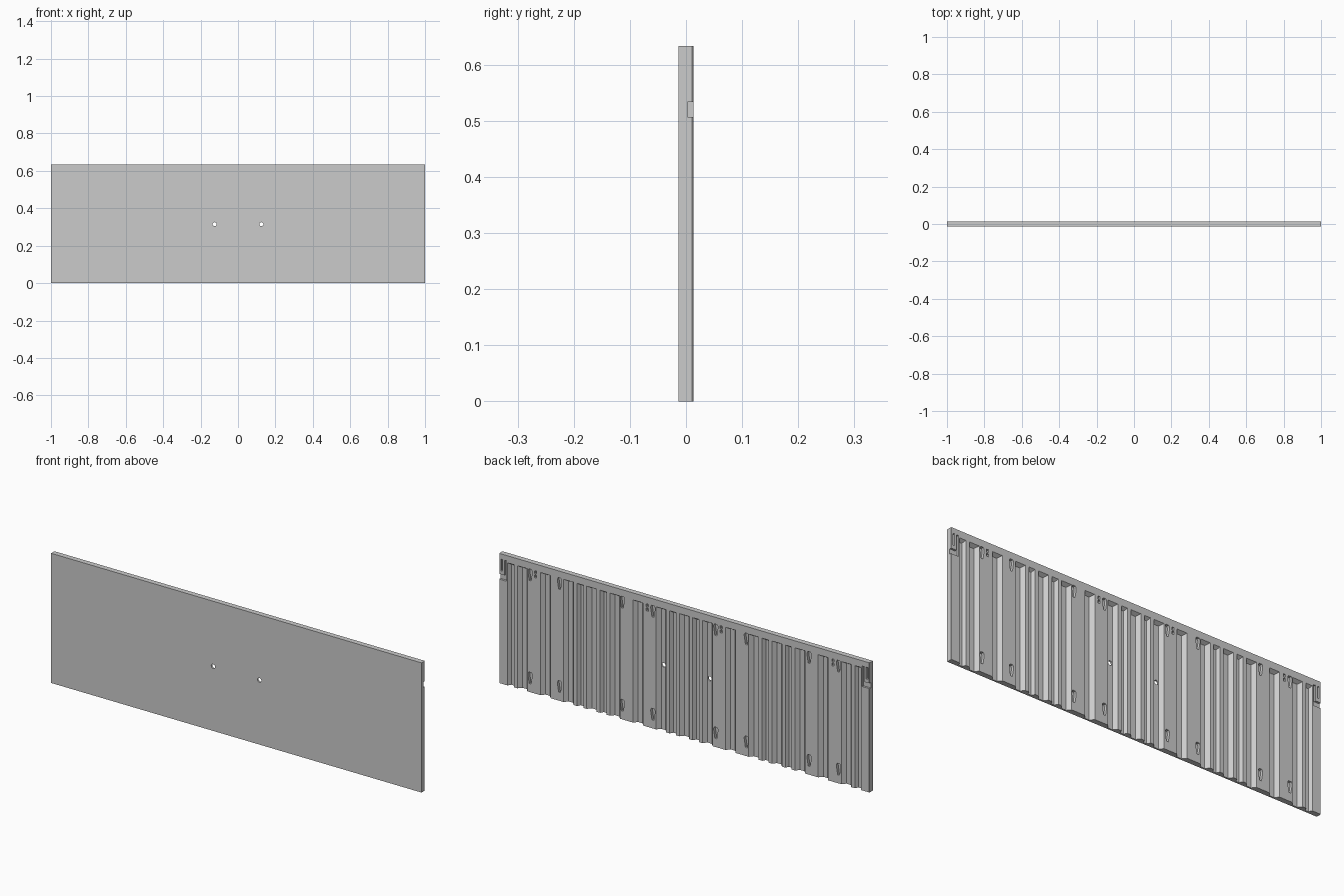
import bpy, bmesh, math

if "Cube" in bpy.data.objects:
    bpy.data.objects.remove(bpy.data.objects["Cube"])

H, Y = 0.633, 0.013          # panel height, half thickness


def loft(bm, rings):
    """Closed solid through matching rings of points."""
    vs = [[bm.verts.new(p) for p in r] for r in rings]
    n = len(vs[0])
    for a, b in zip(vs, vs[1:]):
        for i in range(n):
            bm.faces.new((a[i], a[(i + 1) % n], b[(i + 1) % n], b[i]))
    bm.faces.new(vs[0][::-1])
    bm.faces.new(vs[-1])


def pocket(bm, outline, y0, y1):
    """Cut an x-z outline between two depths."""
    loft(bm, [[(x, y, z) for x, z in outline] for y in (y0, y1)])


def groove(bm, cx, top_w, floor_w, depth, top=0.6):
    """Trapezoid channel on the back, open at the bottom, sloped at the top."""
    e = 0.002
    k = (top_w - floor_w) / depth * e
    yf = Y - depth
    prof = [(-top_w - k, Y + e), (-floor_w, yf), (floor_w, yf), (top_w + k, Y + e)]
    loft(bm, [[(cx + x, y, -0.01) for x, y in prof],
              [(cx + x, y, top if y > Y else top - 0.012) for x, y in prof]])


def rect(x0, x1, z0, z1):
    return [(x0, z0), (x1, z0), (x1, z1), (x0, z1)]


def make(name, bm):
    bmesh.ops.recalc_face_normals(bm, faces=bm.faces)
    me = bpy.data.meshes.new(name)
    bm.to_mesh(me)
    bm.free()
    ob = bpy.data.objects.new(name, me)
    bpy.context.collection.objects.link(ob)
    return ob


# Slab with slightly chamfered rear end edges
bm = bmesh.new()
outline = [(-1, -Y), (1, -Y), (1, Y - 0.002), (0.998, Y), (-0.998, Y), (-1, Y - 0.002)]
loft(bm, [[(x, y, z) for x, y in outline] for z in (0, H)])
panel = make("wall_panel", bm)

bm = bmesh.new()
# Wide and narrow vertical grooves
for k in range(-7, 8):
    groove(bm, k * 0.125, 0.027, 0.012, 0.018)
for s in (-1, 1):
    for x in (0.0625, 0.4375, 0.5625, 0.9375):
        groove(bm, s * x, 0.017, 0.008, 0.016)

    # Tapered hanging slots, wide at the top
    for x in (0.17, 0.335, 0.674, 0.833):
        for z in (0.572, 0.069):
            pts = [(-0.005, -0.028), (0.005, -0.028), (0.0115, 0.012), (0.0115, 0.02),
                   (0.007, 0.028), (-0.007, 0.028), (-0.0115, 0.02), (-0.0115, 0.012)]
            pocket(bm, [(s * x + px, z + pz) for px, pz in pts], Y - 0.014, Y + 0.003)

    # Small clip sockets
    for x in (0.2, 0.803):
        for z0, z1 in ((0.565, 0.579), (0.585, 0.599)):
            pocket(bm, rect(s * x - 0.006, s * x + 0.006, z0, z1), Y - 0.01, Y + 0.003)

    # Corner latch: end slot with an upright arm, and a short second arm
    latch = [(0.96, 0.507), (1.01, 0.507), (1.01, 0.533), (0.972, 0.533),
             (0.972, 0.607), (0.96, 0.607)]
    pocket(bm, [(s * x, z) for x, z in latch], Y - 0.010, Y + 0.003)
    pocket(bm, rect(s * 0.986 - 0.005, s * 0.986 + 0.005, 0.55, 0.607), Y - 0.010, Y + 0.003)

    # Round through hole
    ring = [(s * 0.125 + 0.0105 * math.cos(i * math.tau / 24),
             0.315 + 0.0105 * math.sin(i * math.tau / 24)) for i in range(24)]
    # widened so that it clears the groove floor on both sides
    pocket(bm, ring, -Y - 0.01, Y + 0.01)
cutter = make("panel_cutter", bm)
cutter.hide_render = True
cutter.hide_viewport = True

# Carve the back of the panel
mod = panel.modifiers.new("carve", 'BOOLEAN')
mod.operation = 'DIFFERENCE'
mod.solver = 'EXACT'
mod.use_self = True
mod.object = cutter
